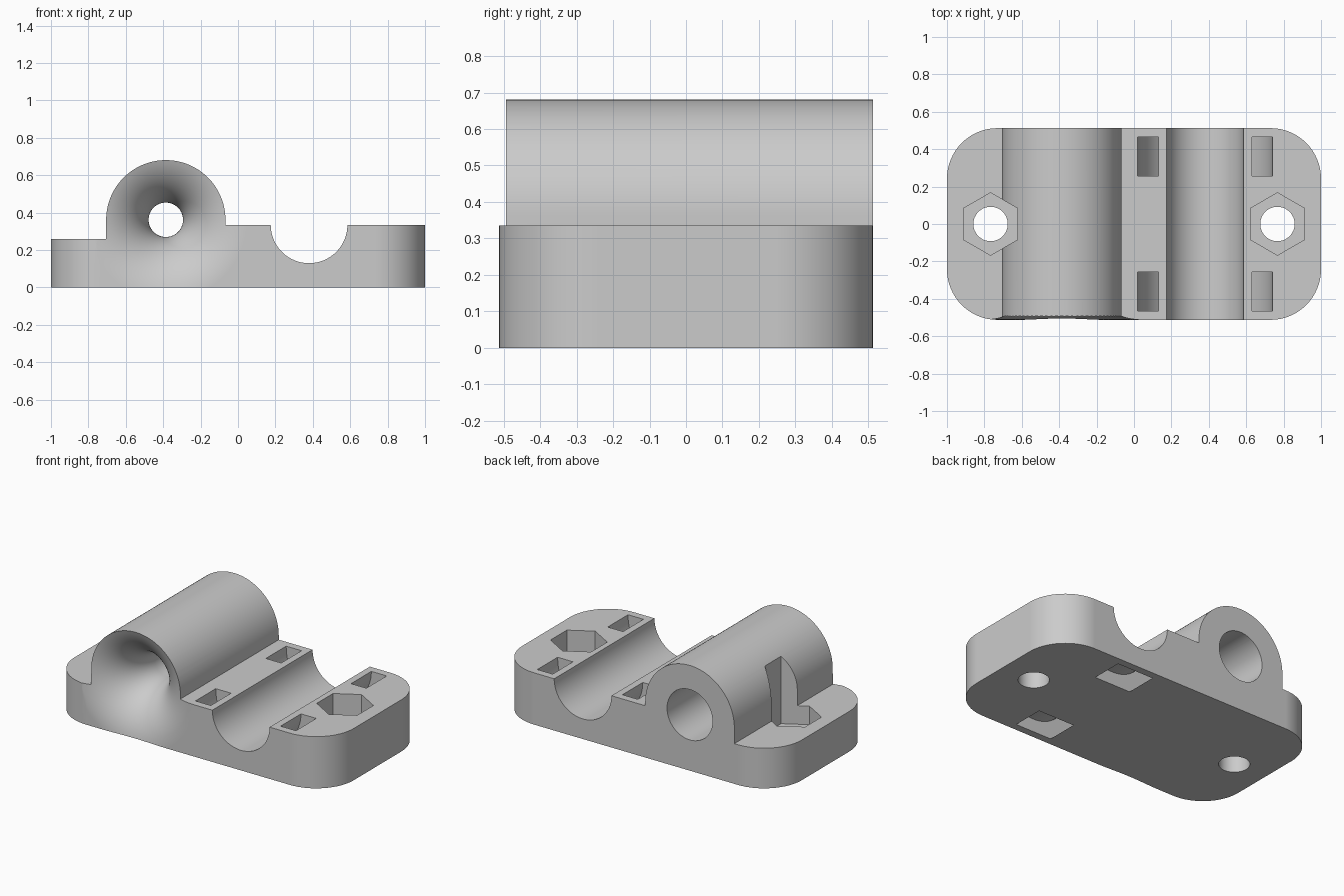
import bpy, bmesh
from math import cos, sin, pi, radians
from mathutils import Vector

if "Cube" in bpy.data.objects:
    bpy.data.objects.remove(bpy.data.objects["Cube"])

DEPTH = 0.5125                    # half depth of the block
BORE_X, BORE_Z, BORE_R = -0.386, 0.362, 0.319
ROD_X, TOP = 0.38, 0.335          # open rod groove axis


def arc(cx, cy, r, a0, a1, n):
    """Points on an arc, angles in degrees."""
    return [(cx + r * cos(radians(a0 + (a1 - a0) * i / n)),
             cy + r * sin(radians(a0 + (a1 - a0) * i / n))) for i in range(n + 1)]


def finish(name, bm):
    bmesh.ops.recalc_face_normals(bm, faces=bm.faces)
    mesh = bpy.data.meshes.new(name)
    bm.to_mesh(mesh)
    bm.free()
    obj = bpy.data.objects.new(name, mesh)
    bpy.context.collection.objects.link(obj)
    return obj


def prism(name, points, axis, lo, hi):
    """Extrude an outline along y (points are x, z) or z (points are x, y)."""
    bm = bmesh.new()
    place = (lambda p: (p[0], lo, p[1])) if axis == "y" else (lambda p: (p[0], p[1], lo))
    move = Vector((0, hi - lo, 0)) if axis == "y" else Vector((0, 0, hi - lo))
    face = bm.faces.new([bm.verts.new(place(p)) for p in points])
    extruded = bmesh.ops.extrude_face_region(bm, geom=[face], use_keep_orig=True)["geom"]
    bmesh.ops.translate(bm, vec=move,
                        verts=[v for v in extruded if isinstance(v, bmesh.types.BMVert)])
    return finish(name, bm)


def revolve(name, profile, cx, cz, n, closed=False):
    """Turn a profile of (radius, y) around an axis parallel to y."""
    bm = bmesh.new()
    rings = [[bm.verts.new((cx + r * cos(2 * pi * i / n), y, cz + r * sin(2 * pi * i / n)))
              for i in range(n)] for r, y in profile]
    pairs = list(zip(rings, rings[1:]))
    if closed:
        pairs.append((rings[-1], rings[0]))
    else:
        bm.faces.new(rings[0])
        bm.faces.new(rings[-1])
    for a, b in pairs:
        for i in range(n):
            j = (i + 1) % n
            bm.faces.new((a[i], a[j], b[j], b[i]))
    return finish(name, bm)


def boolean(target, cutter, operation="DIFFERENCE"):
    mod = target.modifiers.new("cut", "BOOLEAN")
    mod.operation, mod.solver, mod.object = operation, "EXACT", cutter
    with bpy.context.temp_override(object=target, active_object=target):
        bpy.ops.object.modifier_apply(modifier=mod.name)
    bpy.data.objects.remove(cutter)


# Front outline: low ledge, arched bore housing, high ledge with rod groove
outline = [(-1.1, 0), (-1.1, 0.26), (BORE_X - BORE_R, 0.26)]
outline += arc(BORE_X, BORE_Z, BORE_R, 180, 0, 64)
outline += [(BORE_X + BORE_R, TOP)]
outline += arc(ROD_X, TOP, 0.205, 180, 360, 48)
outline += [(1.1, TOP), (1.1, 0)]
mount = prism("mount_block", outline, "y", -0.7, 0.7)

# Rounded plan shape
radius = 0.27
plan = []
for sx, sy, start in ((1, 1, 0), (-1, 1, 90), (-1, -1, 180), (1, -1, 270)):
    plan += arc(sx * (1 - radius), sy * (DEPTH - radius), radius, start, start + 90, 16)
boolean(mount, prism("plan_shape", plan, "z", -0.2, 1), "INTERSECT")

# Bore with a flared mouth at the front and a wider counterbore at the back
throat, flare, step = 0.092, 0.34, -0.05
profile = [(throat + flare, -0.7)]
profile += arc(throat + flare, flare - DEPTH, flare, 270, 180, 28)
profile += [(throat, step), (0.163, step), (0.163, 0.7)]
boolean(mount, revolve("flared_bore", profile, BORE_X, BORE_Z, 72))

# Bolt holes with hexagonal nut pockets
for x in (-0.767, 0.767):
    boolean(mount, prism("nut_pocket", arc(x, 0, 0.167, 30, 330, 5), "z", 0.14, 1))
    boolean(mount, prism("bolt_hole", arc(x, 0, 0.092, 0, 348.75, 31), "z", -0.2, 0.3))

# Curved strap channels passing under the rod groove
for y in (-0.36, 0.36):
    ring = [(0.25, y - 0.104), (0.36, y - 0.104), (0.36, y + 0.104), (0.25, y + 0.104)]
    boolean(mount, revolve("strap_channel", ring, ROD_X, TOP, 64, closed=True))

# Single grey material
grey = bpy.data.materials.new("light_grey")
grey.use_nodes = True
colour = (0.6, 0.6, 0.6, 1)
grey.diffuse_color = colour
grey.node_tree.nodes["Principled BSDF"].inputs["Base Color"].default_value = colour
mount.data.materials.clear()
mount.data.materials.append(grey)

# Smooth curves, crisp edges
bpy.ops.object.select_all(action="DESELECT")
mount.select_set(True)
bpy.context.view_layer.objects.active = mount
bpy.ops.object.shade_smooth_by_angle(angle=radians(25))
weighted = mount.modifiers.new("even_shading", "WEIGHTED_NORMAL")
weighted.keep_sharp = True
